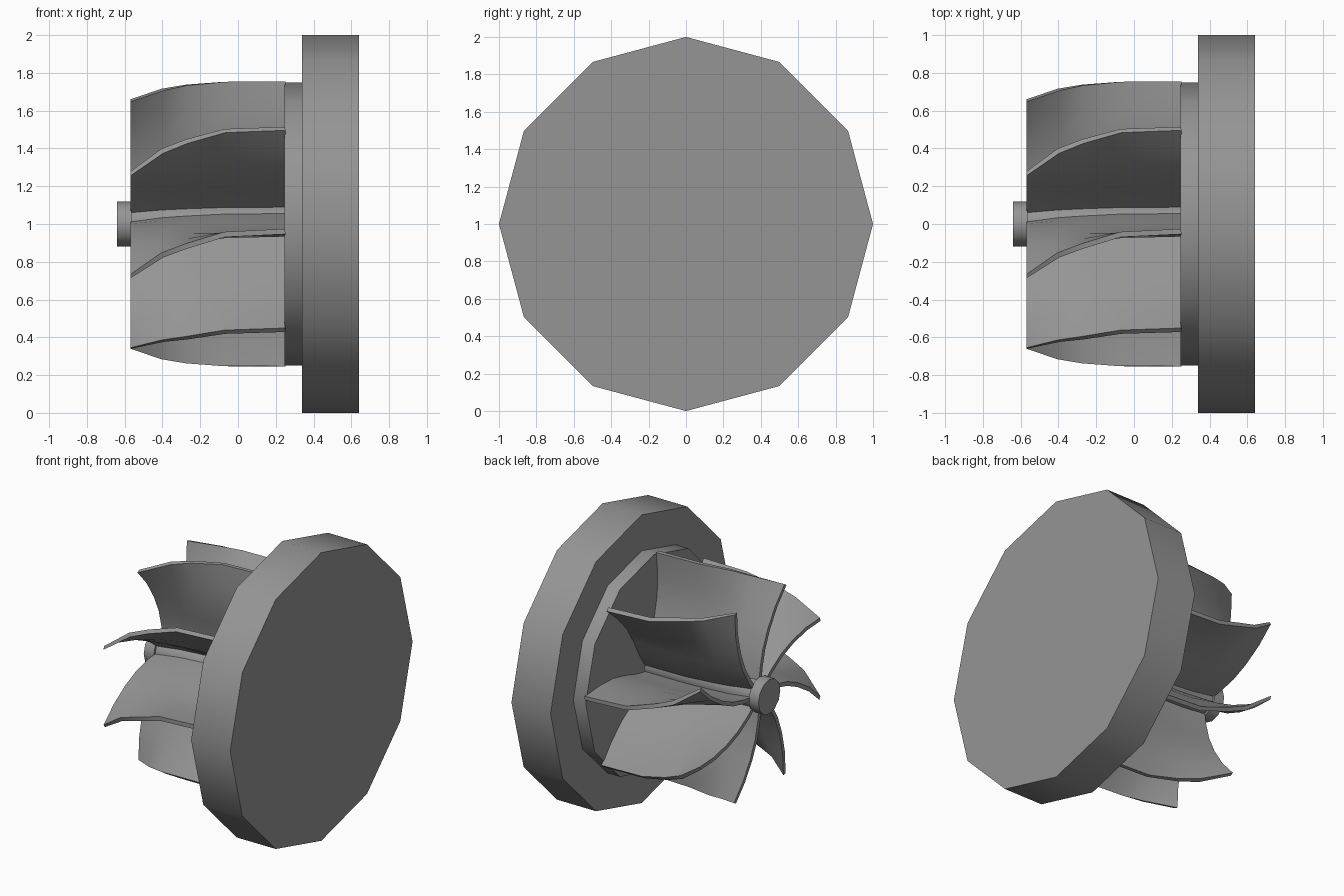
import bpy, bmesh, math
from mathutils import Matrix

cube = bpy.data.objects.get("Cube")
if cube:
    bpy.data.objects.remove(cube, do_unlink=True)

AXIS_Z = 1.0
BLADES = 8

metal = bpy.data.materials.new("grey_metal")
GREY = (0.3, 0.3, 0.3, 1)
metal.diffuse_color = GREY
metal.use_nodes = True
metal.node_tree.nodes["Principled BSDF"].inputs["Base Color"].default_value = GREY


def add_object(name, bm):
    """Turn a bmesh into a smooth object with sharp edges kept."""
    bmesh.ops.recalc_face_normals(bm, faces=bm.faces)
    mesh = bpy.data.meshes.new(name)
    bm.to_mesh(mesh)
    bm.free()
    mesh.materials.append(metal)
    obj = bpy.data.objects.new(name, mesh)
    bpy.context.collection.objects.link(obj)
    bpy.ops.object.select_all(action='DESELECT')
    obj.select_set(True)
    bpy.context.view_layer.objects.active = obj
    bpy.ops.object.shade_smooth_by_angle(angle=math.radians(40))
    return obj


def disc(name, x0, x1, radius):
    """Twelve-sided cylinder lying along x."""
    bm = bmesh.new()
    place = Matrix.Translation(((x0 + x1) / 2, 0, AXIS_Z)) @ Matrix.Rotation(math.pi / 2, 4, 'Y')
    bmesh.ops.create_cone(bm, cap_ends=True, segments=12, radius1=radius,
                          radius2=radius, depth=x1 - x0, matrix=place)
    return add_object(name, bm)


# Plates and shaft
disc("back_plate", 0.34, 0.64, 1.0)
disc("blade_plate", 0.245, 0.345, 0.75)
disc("shaft", -0.57, 0.25, 0.105)
disc("shaft_cap", -0.64, -0.565, 0.12)

# Blade stations along the shaft: x, tip radius, amount of forward sweep
STATIONS = [(-0.57, 0.71, 1), (-0.4, 0.73, 0.5), (-0.27, 0.745, 0.3),
            (-0.07, 0.755, 0.06), (0.25, 0.755, 0)]
# Radial section: fraction of radius, lean in degrees at the front and rear
SECTION = [(0.12, 0, -28), (0.25, 4, -7), (0.42, 8, 3), (0.6, 13, 6),
           (0.8, 18, 5), (1, 23, 3)]


def blade(name, turn):
    bm = bmesh.new()
    rows = []
    for x, tip, sweep in STATIONS:
        row = []
        for frac, front, rear in SECTION:
            a = turn + math.radians(rear + (front - rear) * sweep)
            r = tip * frac
            row.append(bm.verts.new((x, r * math.cos(a), AXIS_Z + r * math.sin(a))))
        rows.append(row)
    for r0, r1 in zip(rows, rows[1:]):
        for i in range(len(SECTION) - 1):
            bm.faces.new((r0[i], r0[i + 1], r1[i + 1], r1[i]))
    obj = add_object(name, bm)
    # Thickness, with the ends kept crisp
    solid = obj.modifiers.new("thickness", 'SOLIDIFY')
    solid.thickness = 0.028
    solid.offset = 0
    bpy.ops.object.modifier_apply(modifier=solid.name)
    for v in obj.data.vertices:
        if v.co.x < -0.53:
            v.co.x = -0.57
    bpy.ops.object.shade_smooth_by_angle(angle=math.radians(40))


for k in range(BLADES):
    blade(f"blade_{k + 1}", k * math.tau / BLADES)
